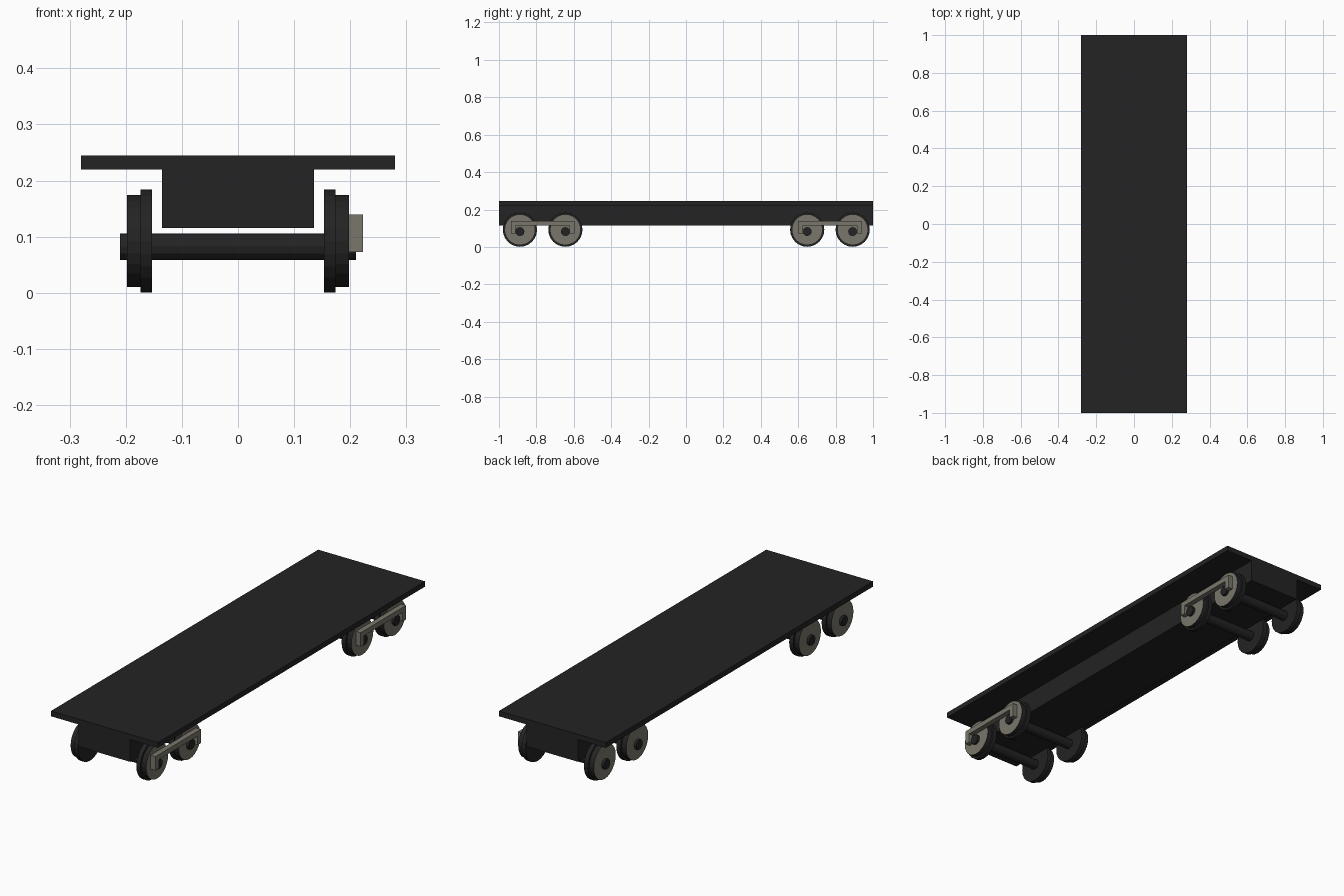
import bpy, bmesh, math
from mathutils import Matrix

if "Cube" in bpy.data.objects:
    bpy.data.objects.remove(bpy.data.objects["Cube"])


def material(name, rgb):
    m = bpy.data.materials.new(name)
    m.diffuse_color = (*rgb, 1)
    m.use_nodes = True
    m.node_tree.nodes["Principled BSDF"].inputs["Base Color"].default_value = m.diffuse_color
    return m


BLACK = material("charcoal", (0.017, 0.017, 0.017))
GREY = material("warm_grey", (0.19, 0.18, 0.145))


def finish(name, bm, *mats):
    bmesh.ops.recalc_face_normals(bm, faces=bm.faces)
    me = bpy.data.meshes.new(name)
    bm.to_mesh(me)
    bm.free()
    for m in mats:
        me.materials.append(m)
    ob = bpy.data.objects.new(name, me)
    bpy.context.collection.objects.link(ob)
    return ob


def box(name, x, y, z, mat):
    bm = bmesh.new()
    bmesh.ops.create_cube(bm, size=1)
    for v in bm.verts:
        for i, (a, b) in enumerate((x, y, z)):
            v.co[i] = a if v.co[i] < 0 else b
    return finish(name, bm, mat)


def drum(bm, x0, x1, y, z, r, sides):
    # capped cylinder lying along x
    m = Matrix.Translation(((x0 + x1) / 2, y, z)) @ Matrix.Rotation(math.pi / 2, 4, 'Y')
    bmesh.ops.create_cone(bm, cap_ends=True, segments=sides, radius1=r, radius2=r,
                          depth=x1 - x0, matrix=m)


def wheel(name, y, side):
    bm = bmesh.new()
    for a, b, r in ((0.153, 0.174, 0.0915), (0.174, 0.198, 0.0823)):
        drum(bm, *sorted((a * side, b * side)), y, 0.0922, r, 24)
    bm.normal_update()
    # grey only on the outer disc
    for f in bm.faces:
        if f.calc_center_median().x * side > 0.195:
            f.material_index = 1
    return finish(name, bm, BLACK, GREY)


def side_frame(name, y0, y1):
    # bar with a short leg at each end
    z0, zb, z1, w = 0.073, 0.115, 0.139, 0.025
    pts = [(y0, z0), (y0 + w, z0), (y0 + w, zb), (y1 - w, zb),
           (y1 - w, z0), (y1, z0), (y1, z1), (y0, z1)]
    bm = bmesh.new()
    face = bm.faces.new([bm.verts.new((0.198, y, z)) for y, z in pts])
    ext = bmesh.ops.extrude_face_region(bm, geom=[face])
    for v in ext["geom"]:
        if isinstance(v, bmesh.types.BMVert):
            v.co.x = 0.223
    return finish(name, bm, GREY)


# Deck and centre beam
box("deck", (-0.28, 0.28), (-1, 1), (0.22, 0.245), BLACK)
box("centre_beam", (-0.135, 0.135), (-1, 1), (0.115, 0.22), BLACK)

# Wheel sets
for i, y in enumerate((-0.888, -0.645, 0.648, 0.891)):
    wheel(f"wheel_right_{i}", y, 1)
    wheel(f"wheel_left_{i}", y, -1)
    bm = bmesh.new()
    drum(bm, -0.21, 0.21, y, 0.082, 0.0238, 12)
    finish(f"axle_{i}", bm, BLACK)

# Side frames, on the right only
side_frame("front_side_frame", -0.936, -0.597)
side_frame("back_side_frame", 0.6, 0.939)
